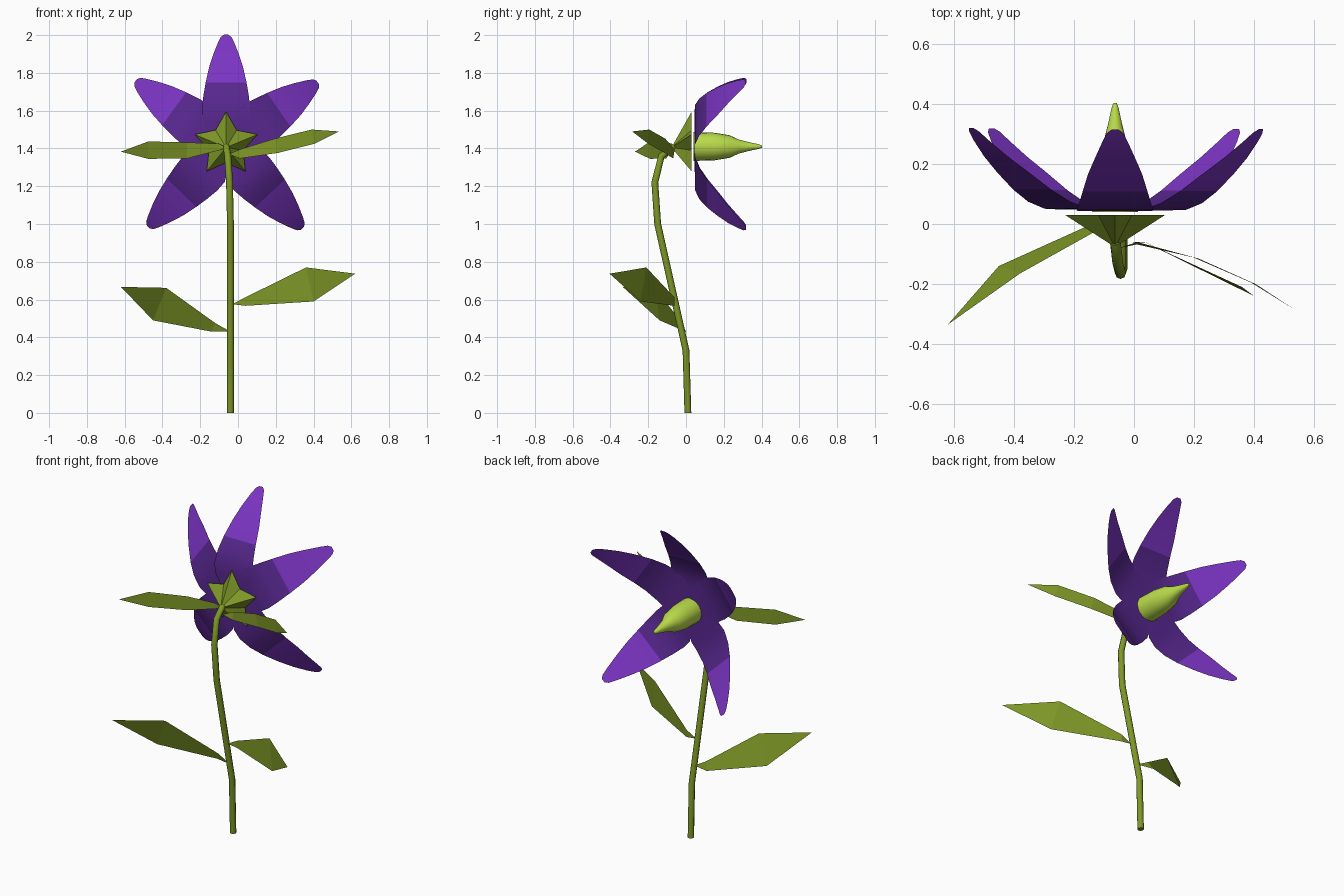
import bpy, math
from math import cos, sin, pi

if "Cube" in bpy.data.objects:
    bpy.data.objects.remove(bpy.data.objects["Cube"])


def material(name, rgb):
    m = bpy.data.materials.new(name)
    m.diffuse_color = (*rgb, 1)
    m.use_nodes = True
    m.node_tree.nodes["Principled BSDF"].inputs["Base Color"].default_value = m.diffuse_color
    return m


GREEN = material("leaf green", (0.21, 0.31, 0.02))
LIME = material("lime", (0.50, 0.72, 0.07))
DARK = material("deep purple", (0.095, 0.02, 0.27))
BRIGHT = material("bright purple", (0.20, 0.035, 0.55))
CX, CZ = -0.063, 1.41  # flower axis


def build(name, verts, faces, mats, smooth=False):
    me = bpy.data.meshes.new(name)
    me.from_pydata(verts, [], faces)
    for m in mats:
        me.materials.append(m)
    ob = bpy.data.objects.new(name, me)
    bpy.context.collection.objects.link(ob)
    if smooth:
        bpy.ops.object.select_all(action='DESELECT')
        ob.select_set(True)
        bpy.context.view_layer.objects.active = ob
        bpy.ops.object.shade_smooth_by_angle(angle=math.radians(35))
    return ob


# Stem: round tube along a bent path
cu = bpy.data.curves.new("stem", 'CURVE')
cu.dimensions = '3D'
cu.bevel_depth = 0.018
cu.bevel_resolution = 2
cu.use_fill_caps = True
path = [(-.04, .01, 0), (-.04, 0, .33), (-.04, -.15, 1.0), (-.045, -.165, 1.22),
        (-.054, -.13, 1.36), (-.062, -.06, 1.41)]
sp = cu.splines.new('POLY')
sp.points.add(len(path) - 1)
for p, c in zip(sp.points, path):
    p.co = (*c, 1)
cu.materials.append(GREEN)
stem = bpy.data.objects.new("stem", cu)
bpy.context.collection.objects.link(stem)


# Leaves: flat blades as base, (upper, lower) pairs, tip
def leaf(name, base, pairs, tip):
    verts = [base] + [v for pair in pairs for v in pair] + [tip]
    n = len(verts)
    faces = [(0, 2, 1), (n - 1, n - 3, n - 2)]
    faces += [(i, i + 1, i + 3, i + 2) for i in range(1, n - 3, 2)]
    build(name, verts, faces, [GREEN])


leaf("lower_left_leaf", (-.04, -.02, .43),
     [((-.12, -.02, .475), (-.14, 0, .43)), ((-.38, -.165, .662), (-.45, -.14, .49))],
     (-.62, -.335, .667))
leaf("lower_right_leaf", (-.03, -.06, .575),
     [((.035, -.06, .61), (.04, -.062, .567)), ((.36, -.21, .77), (.4, -.24, .59))],
     (.62, -.405, .737))
leaf("upper_left_leaf", (-.06, -.075, 1.405),
     [((-.1, -.075, 1.425), (-.1, -.075, 1.39)), ((-.27, -.105, 1.432), (-.27, -.105, 1.347)),
      ((-.475, -.19, 1.437), (-.475, -.19, 1.345))], (-.62, -.27, 1.383))
leaf("upper_right_leaf", (-.05, -.08, 1.37),
     [((.01, -.06, 1.395), (.01, -.068, 1.347)), ((.195, -.11, 1.452), (.215, -.115, 1.377)),
      ((.39, -.195, 1.5), (.405, -.2, 1.425))], (.535, -.285, 1.49))

# Calyx: five-pointed star cone
verts = [(CX, -.077, CZ - .005)]
for i in range(10):
    a = pi / 2 + i * pi / 5
    r = .095 if i % 2 else .175
    verts.append((CX + r * cos(a), .03, 1.42 + r * sin(a)))
faces = [(0, 1 + (i + 1) % 10, 1 + i) for i in range(10)] + [tuple(range(1, 11))]
build("calyx", verts, faces, [GREEN])

# Petals: (radius, half width, y) rows; outer rows are brighter
rows = [(0, .03, .042), (.07, .085, .043), (.14, .125, .044), (.20, .128, .046),
        (.27, .12, .068), (.34, .108, .108), (.42, .09, .166), (.49, .067, .219),
        (.55, .043, .272), (.58, .028, .302), (.592, .012, .314)]
for k, deg in enumerate((90, 35, -47, -134, 144)):
    a = math.radians(deg)
    verts, faces = [], []
    for r, w, y in rows:
        for s in (-w, w):
            verts.append((CX + r * cos(a) - s * sin(a), y + k * .0015, CZ + r * sin(a) + s * cos(a)))
    for i in range(len(rows) - 1):
        faces.append((2 * i, 2 * i + 2, 2 * i + 3, 2 * i + 1))
    petal = build(f"petal_{k + 1}", verts, faces, [DARK, BRIGHT], True)
    for i, f in enumerate(petal.data.polygons):
        f.material_index = int(rows[i][0] >= .34)

# Pistil: lathed bulb with a pointed tip along +y
prof = [(.04, .076), (.15, .073), (.23, .06), (.28, .037), (.33, .024), (.385, .012), (.402, .006)]
N = 20
verts = [(CX + r * cos(2 * pi * j / N), y, CZ + r * sin(2 * pi * j / N)) for y, r in prof for j in range(N)]
faces = [(i * N + j, (i + 1) * N + j, (i + 1) * N + (j + 1) % N, i * N + (j + 1) % N)
         for i in range(len(prof) - 1) for j in range(N)]
faces += [tuple(range(N)), tuple(reversed(range(len(verts) - N, len(verts))))]
build("pistil", verts, faces, [LIME], True)
